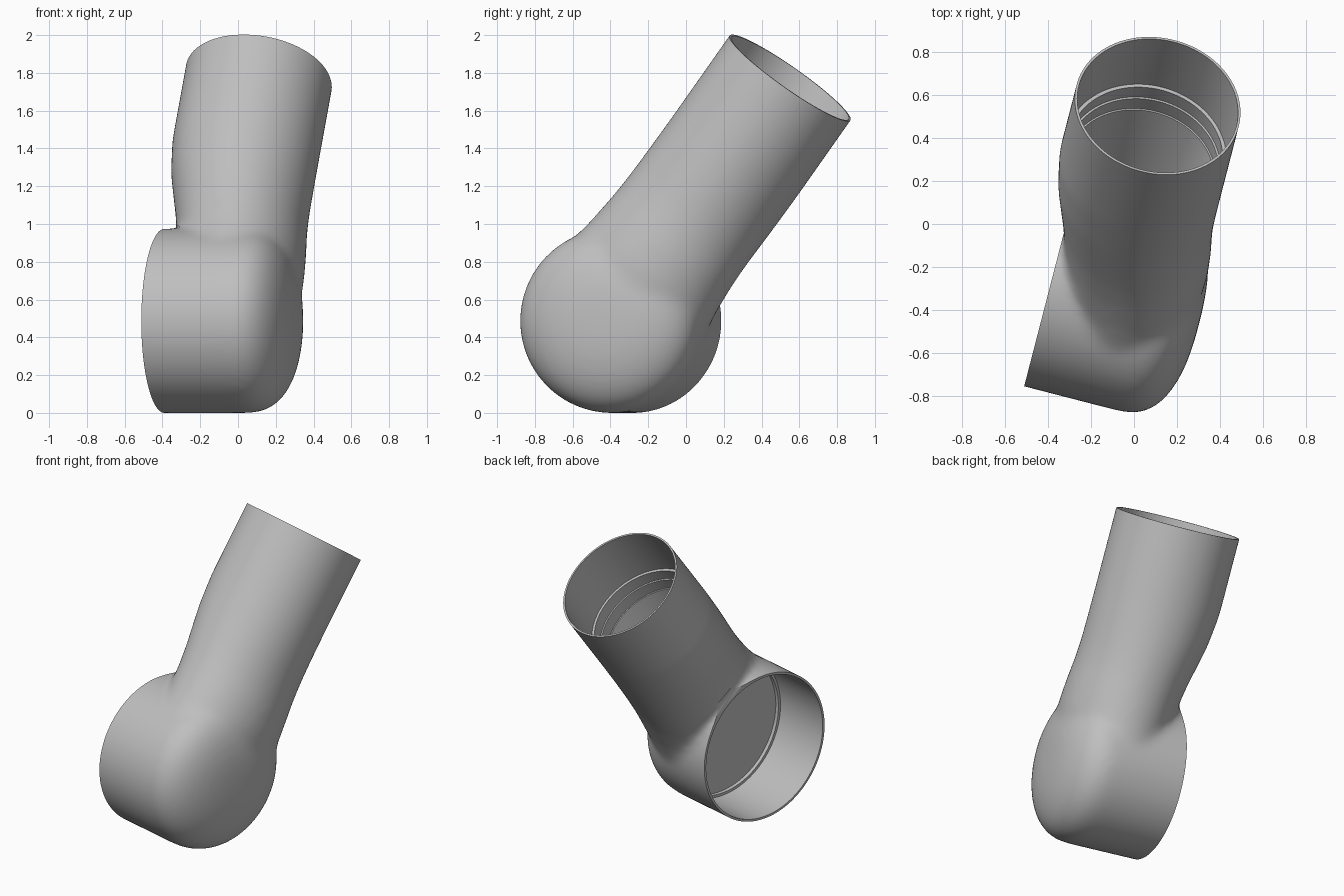
import bpy, bmesh
from math import sin, cos, pi, radians
from mathutils import Matrix, Vector

cube = bpy.data.objects.get("Cube")
if cube:
    bpy.data.objects.remove(cube)

# Link frame: local x runs into the joint, local z runs up the arm tube
FRAME = (Matrix.Translation((-0.39, -0.285, 0.487))
         @ Matrix.Rotation(radians(-14.5), 4, 'Z')
         @ Matrix.Rotation(radians(-36), 4, 'X'))
TUBE_X, TUBE_TOP, SEGMENTS = 0.275, 1.59, 96


def loft(name, rings):
    """Solid skinned through a list of point rings, capped at both ends."""
    bm = bmesh.new()
    loops = [[bm.verts.new(p) for p in ring] for ring in rings]
    for a, b in zip(loops, loops[1:]):
        for i in range(len(a)):
            j = (i + 1) % len(a)
            bm.faces.new((a[i], a[j], b[j], b[i]))
    bm.faces.new(loops[0])
    bm.faces.new(loops[-1])
    bmesh.ops.recalc_face_normals(bm, faces=bm.faces)
    mesh = bpy.data.meshes.new(name)
    bm.to_mesh(mesh)
    bm.free()
    obj = bpy.data.objects.new(name, mesh)
    obj.matrix_world = FRAME
    bpy.context.collection.objects.link(obj)
    return obj


def circle(fn):
    return [fn(cos(2 * pi * i / SEGMENTS), sin(2 * pi * i / SEGMENTS))
            for i in range(SEGMENTS)]


def turned_x(name, profile):
    return loft(name, [circle(lambda c, s: Vector((x, r * c, r * s))) for x, r in profile])


def turned_z(name, profile):
    return loft(name, [circle(lambda c, s: Vector((TUBE_X + r * c, r * s, z)))
                       for z, r in profile])


def apply_modifier(obj, kind, **settings):
    mod = obj.modifiers.new(kind.title(), kind)
    for key, value in settings.items():
        setattr(mod, key, value)
    bpy.ops.object.modifier_apply(modifier=mod.name)


def combine(obj, other, operation):
    other.hide_render = True
    apply_modifier(obj, 'BOOLEAN', object=other, operation=operation, solver='EXACT')
    bpy.data.objects.remove(other)


# Joint housing: cylinder with a softly domed closed end
R, START, DEPTH, POWER = 0.488, 0.45, 0.267, 2.5
profile = [(-0.09, R), (0.2, R)]
for i in range(20):
    t = pi / 2 * i / 20
    profile.append((START + DEPTH * sin(t) ** (2 / POWER), R * cos(t) ** (2 / POWER)))
link = turned_x("elbow_link", profile)

# Arm tube: oval sections (height, near side, far side, half width)
sections = [(0, 0.06, 0.66, 0.44), (0.2, 0.04, 0.69, 0.44), (0.35, 0.02, 0.70, 0.415),
            (0.5, 0, 0.69, 0.40), (0.63, -0.025, 0.675, 0.393), (0.75, -0.055, 0.668, 0.392),
            (0.9, -0.092, 0.667, 0.392), (1.1, -0.117, 0.667, 0.392),
            (1.72, -0.117, 0.667, 0.392)]
tube = loft("arm_tube", [
    circle(lambda c, s: Vector(((a + b) / 2 + (b - a) / 2 * c, v * s, z)))
    for z, a, b, v in sections])

bpy.ops.object.select_all(action='DESELECT')
bpy.context.view_layer.objects.active = link
link.select_set(True)

# Merge and blend into one flowing shell
combine(link, tube, 'UNION')
apply_modifier(link, 'REMESH', mode='VOXEL', voxel_size=0.016)
apply_modifier(link, 'SMOOTH', factor=0.5, iterations=45)

# Trim the two open ends flat
combine(link, turned_x("joint_trim", [(-0.5, 0.56), (0, 0.56)]), 'DIFFERENCE')
combine(link, turned_z("tube_trim", [(TUBE_TOP, 0.7), (2, 0.7)]), 'DIFFERENCE')

# Joint socket with a small ledge round its floor
combine(link, turned_x("joint_socket", [(-0.3, 0.472), (0.4, 0.472), (0.4, 0.455),
                                        (0.425, 0.455)]), 'DIFFERENCE')
# Tube bore with stepped seats, tapering to its floor
bore = [(-0.3, 0.379), (0.37, 0.379), (0.37, 0.362), (0.45, 0.362), (0.45, 0.352),
        (0.53, 0.352), (0.53, 0.344), (1.04, 0.26)]
combine(link, turned_z("tube_bore", [(TUBE_TOP - d, r) for d, r in bore]), 'DIFFERENCE')

# Finish
grey = bpy.data.materials.new("light_grey")
grey.use_nodes = True
colour = (0.52, 0.52, 0.52, 1)
grey.diffuse_color = colour
grey.node_tree.nodes["Principled BSDF"].inputs["Base Color"].default_value = colour
link.data.materials.clear()
link.data.materials.append(grey)
bpy.ops.object.shade_smooth_by_angle(angle=radians(35))
